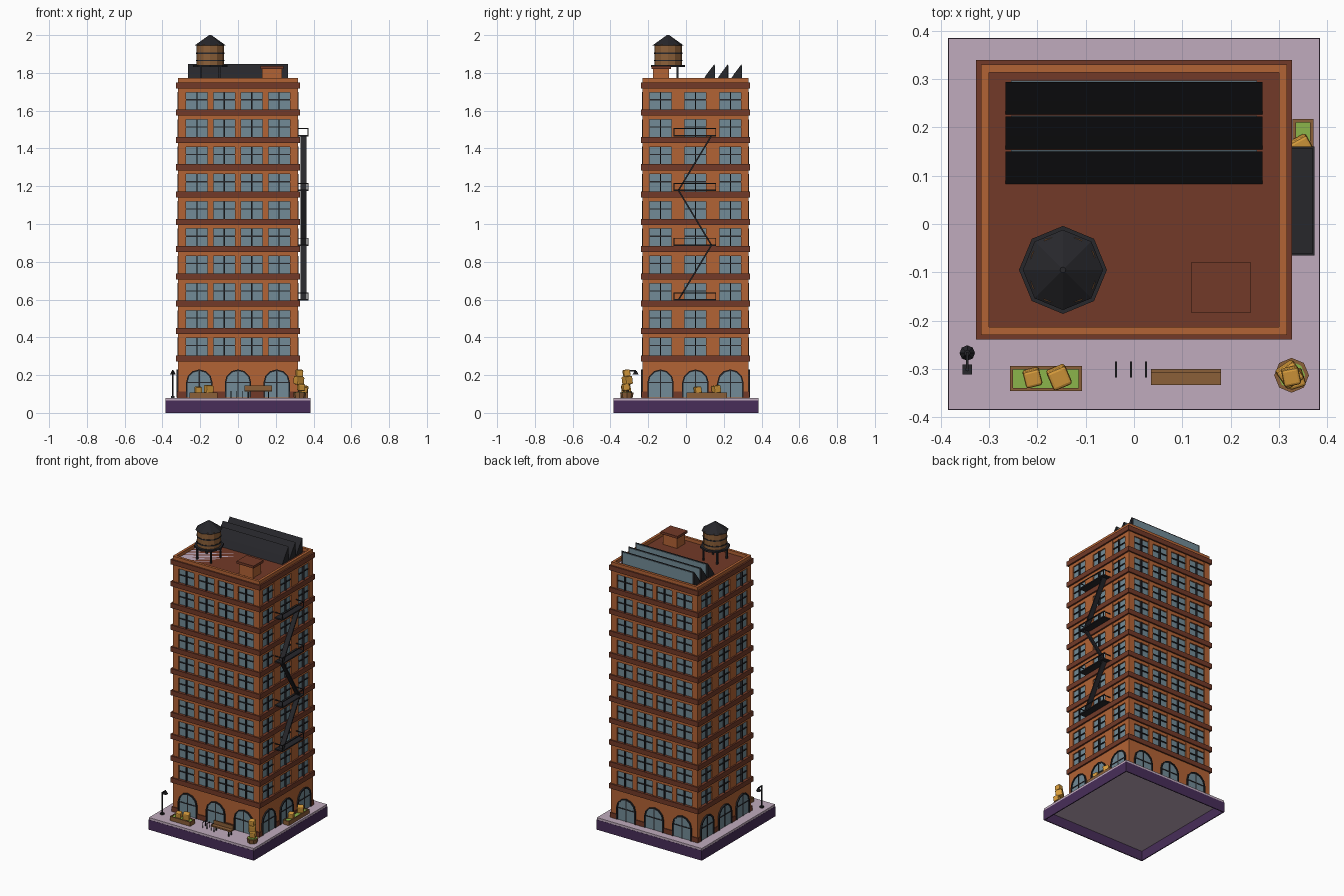
import bpy, bmesh
from math import pi, sin, cos, atan2, hypot
from mathutils import Matrix, Vector

if "Cube" in bpy.data.objects:
    bpy.data.objects.remove(bpy.data.objects["Cube"])

COL = dict(brick=(.45, .125, .035), brown=(.17, .042, .021), glass=(.17, .26, .31),
           dark=(.02, .02, .024), slab=(.53, .41, .51), purple=(.065, .027, .1),
           wood=(.26, .115, .04), green=(.26, .46, .07), leaf=(.68, .33, .045))
MATS = {}
for k, c in COL.items():
    MATS[k] = bpy.data.materials.new(k)
    MATS[k].diffuse_color = (*c, 1)
I = Matrix.Identity(4)


class Part:
    """Collects simple solids into one named object."""
    def __init__(self, name, col):
        self.name, self.col, self.bm = name, col, bmesh.new()

    def box(self, x0, x1, y0, y1, z0, z1, m=I):
        t = Matrix.Translation(((x0 + x1) / 2, (y0 + y1) / 2, (z0 + z1) / 2))
        s = Matrix.Diagonal((x1 - x0, y1 - y0, z1 - z0, 1))
        bmesh.ops.create_cube(self.bm, size=1, matrix=m @ t @ s)
        return self

    def cone(self, x, y, z0, z1, r0, r1, n=8):
        bmesh.ops.create_cone(self.bm, cap_ends=True, segments=n, radius1=r0, radius2=r1,
                              depth=z1 - z0, matrix=Matrix.Translation((x, y, (z0 + z1) / 2)))
        return self

    def prism(self, prof, y0, y1, m=I):
        """Profile in x,z pushed along y."""
        f = self.bm.faces.new([self.bm.verts.new(m @ Vector((u, y0, z))) for u, z in prof])
        g = bmesh.ops.extrude_face_region(self.bm, geom=[f], use_keep_orig=True)
        d = m.to_3x3() @ Vector((0, y1 - y0, 0))
        bmesh.ops.translate(self.bm, vec=d, verts=[v for v in g['geom'] if isinstance(v, bmesh.types.BMVert)])
        return self

    def done(self, bevel=0):
        bmesh.ops.recalc_face_normals(self.bm, faces=self.bm.faces)
        me = bpy.data.meshes.new(self.name)
        self.bm.to_mesh(me)
        self.bm.free()
        me.materials.append(MATS[self.col])
        ob = bpy.data.objects.new(self.name, me)
        bpy.context.collection.objects.link(ob)
        if bevel:
            b = ob.modifiers.new("bevel", 'BEVEL')
            b.width, b.segments = bevel, 2
        return ob


def ring(p, ox, oy, t, z0, z1, cy=0):
    """Four walls around a rectangle."""
    for s in (-1, 1):
        p.box(-ox, ox, *sorted((cy + s * oy, cy + s * (oy - t))), z0, z1)
        p.box(*sorted((s * ox, s * (ox - t))), cy - oy + t, cy + oy - t, z0, z1)
    return p


CY, HX, HY = .05, .317, .28          # building centre and half sizes
Z0, STEP = .289, .1445               # first band and storey height

# Base: open curb with pavement on top
ring(Part("base_curb", "purple"), .385, .385, .006, 0, .066).done()
Part("pavement", "slab").box(-.384, .384, -.384, .384, .064, .08).done()

# Main volumes
Part("window_glass", "glass").box(-HX + .009, HX - .009, CY - HY + .009, CY + HY - .009, .28, 1.73).done()
Part("ground_floor_wall", "brick").box(-HX, HX, CY - HY, CY + HY, .08, .28).done()
bands = Part("floor_bands", "brown")
for i in range(11):
    z = Z0 + STEP * i
    bands.box(-.327, .327, CY - .289, CY + .289, z - .016, z + .016)
bands.done()

# Facades: four sides, each in a local frame facing -y
piers, sills = Part("brick_piers", "brick"), Part("plinth", "brown")
bars, frames, panes = Part("window_bars", "dark"), Part("arch_frames", "dark"), Part("arch_glass", "glass")


def arch(r, z0, zs):
    return [(-r, z0)] + [(-r * cos(pi * k / 6), zs + r * sin(pi * k / 6)) for k in range(7)] + [(r, z0)]


for k in range(4):
    m = Matrix.Translation((0, CY, 0)) @ Matrix.Rotation(k * pi / 2, 4, 'Z')
    w, d, n, pitch, ap = (HX, HY, 4, .145, .205) if k % 2 == 0 else (HY, HX, 3, .185, .185)
    cols = [(j - (n - 1) / 2) * pitch for j in range(n)]
    edges = [-w] + [e for c in cols for e in (c - .057, c + .057)] + [w]
    for a, b in zip(edges[::2], edges[1::2]):
        piers.box(a, b, -d, -d + .02, .28, 1.73, m)
    for i in range(10):
        z = Z0 + STEP * i
        piers.box(-w + .002, w - .002, -d + .001, -d + .02, z + .108, z + .13, m)
        for c in cols:
            bars.box(c - .003, c + .003, -d - .003, -d + .012, z + .015, z + .109, m)
            bars.box(c - .057, c + .057, -d + .003, -d + .012, z + .065, z + .071, m)
    # Ground floor arches with plinth between
    ac = [-ap, 0, ap]
    for c in ac:
        t = m @ Matrix.Translation((c, 0, 0))
        outer, inner = arch(.07, .081, .16), arch(.062, .081, .16)
        panes.prism(inner, -d - .003, -d + .01, t)
        for j in range(len(outer) - 1):
            frames.prism([outer[j], outer[j + 1], inner[j + 1], inner[j]], -d - .009, -d + .01, t)
        frames.box(-.003, .003, -d - .006, -d, .081, .222, t)
        frames.box(-.062, .062, -d - .006, -d, .157, .163, t)
    e = [-w - .005] + [q for c in ac for q in (c - .07, c + .07)] + [w + .005]
    for a, b in zip(e[::2], e[1::2]):
        sills.box(a, b, -d - .005, -d + .01, .08, .112, m)
for p in (piers, sills, bars, frames, panes):
    p.done()

# Roof and parapet
Part("roof_deck", "slab").box(-.305, .305, CY - .27, CY + .27, 1.72, 1.75).done()
ring(Part("parapet", "brick"), HX, HY, .017, 1.73, 1.772, CY).done()

# Sawtooth skylights: dark slopes, glazed backs
slopes, glz = Part("skylight_slopes", "dark"), Part("skylight_glass", "glass")
turn = Matrix.Rotation(pi / 2, 4, 'Z')   # local x -> +y, local y -> -x
for i in range(3):
    y = .081 + .072 * i
    slopes.prism([(y, 1.748), (y + .069, 1.748), (y + .069, 1.846), (y + .03, 1.795)], -.266, .266, turn)
    glz.box(-.255, .255, y + .068, y + .072, 1.752, 1.838)
slopes.done()
glz.done()

# Stair house
Part("stair_house", "brick").box(.128, .232, -.174, -.089, 1.745, 1.822).done()
Part("stair_house_cap", "brown").box(.118, .242, -.183, -.08, 1.82, 1.836).done()

# Water tank
tx, ty = -.147, -.095
frame = Part("tank_stand", "dark").cone(tx, ty, 1.832, 1.843, .091, .091)
for sx in (-1, 1):
    for sy in (-1, 1):
        x, y = tx + sx * .05, ty + sy * .05
        frame.box(x - .005, x + .005, y - .005, y + .005, 1.745, 1.835)
frame.done()
Part("tank_barrel", "wood").cone(tx, ty, 1.842, 1.95, .073, .073, 12).done()
hoops = Part("tank_hoops", "dark")
for z in (1.862, 1.9):
    hoops.cone(tx, ty, z, z + .007, .0755, .0755, 12)
hoops.done()
Part("tank_roof", "dark").cone(tx, ty, 1.945, 2.0, .083, .006).done()

# Fire escape on the right side
esc, stairs = Part("fire_escape_landings", "dark"), Part("fire_escape_stairs", "dark")
levels = [.598 + .29 * i for i in range(4)]
for z in levels:
    esc.box(.317, .373, -.065, .16, z - .004, z + .004)
    esc.box(.369, .373, -.065, .16, z + .034, z + .039)
    for y in (-.065, .156):
        esc.box(.317, .373, y, y + .004, z + .034, z + .039)
        esc.box(.369, .373, y, y + .004, z, z + .038)
for i, (a, b) in enumerate(zip(levels, levels[1:])):
    y0, y1 = (-.04, .135) if i % 2 == 0 else (.135, -.04)
    L = hypot(y1 - y0, b - a) / 2
    m = Matrix.Translation((.346, (y0 + y1) / 2, (a + b) / 2)) @ Matrix.Rotation(atan2(b - a, y1 - y0), 4, 'X')
    stairs.box(-.016, .016, -L, L, -.004, .004, m)
esc.done()
stairs.done()


# Planters with blocky shrubs
def shrub(name, x, y, z, s, rz, tilt=.15):
    m = Matrix.Translation((x, y, z)) @ Matrix.Rotation(rz, 4, 'Z') @ Matrix.Rotation(tilt, 4, 'X')
    h = s / 2
    Part(name, "leaf").box(-h, h, -h, h, -h, h, m).done(s * .15)


def planter(name, x0, x1, y0, y1):
    t = .007
    ring_m = ring(Part(name + "_box", "wood"), (x1 - x0) / 2, (y1 - y0) / 2, t, .08, .108).done()
    ring_m.location = ((x0 + x1) / 2, (y0 + y1) / 2, 0)
    Part(name + "_grass", "green").box(x0 + t, x1 - t, y0 + t, y1 - t, .08, .104).done()


planter("front_planter", -.257, -.108, -.346, -.294)
shrub("front_shrub_small", -.21, -.318, .121, .035, .25)
shrub("front_shrub_large", -.155, -.317, .125, .042, .4)
planter("side_planter", .328, .371, .002, .217)
shrub("side_shrub_small", .347, .062, .121, .035, .3)
shrub("side_shrub_large", .347, .16, .125, .04, .5)

# Potted tree
px, py = .326, -.313
Part("tree_pot", "wood").cone(px, py, .08, .108, .03, .036).done()
Part("tree_soil", "green").cone(px, py, .1, .111, .028, .028).done()
Part("tree_trunk", "wood").cone(px, py, .105, .18, .006, .005, 6).done()
shrub("tree_leaf_low", .334, -.32, .136, .036, .3)
shrub("tree_leaf_mid", .322, -.311, .172, .044, .6)
shrub("tree_leaf_top", .325, -.315, .211, .036, .2)

# Bench
Part("bench_planks", "wood").box(.035, .18, -.333, -.306, .113, .122).box(.035, .18, -.307, -.3, .122, .146).done()
legs = Part("bench_legs", "dark")
for x in (.05, .158):
    legs.box(x, x + .007, -.33, -.325, .08, .114).box(x, x + .007, -.306, -.301, .08, .124)
legs.done()

# Bike hoops
rack = Part("bike_hoops", "dark")
for x in (-.037, -.006, .025):
    rack.box(x - .002, x + .002, -.318, -.285, .113, .117)
    for y in (-.318, -.289):
        rack.box(x - .002, x + .002, y, y + .004, .08, .114)
rack.done()

# Street lamp
lamp = Part("street_lamp", "dark").box(-.355, -.335, -.311, -.291, .08, .09)
lamp.cone(-.345, -.301, .09, .226, .004, .004, 6).box(-.348, -.342, -.303, -.265, .22, .226)
lamp.cone(-.345, -.267, .203, .221, .016, .006).done()

for m in bpy.data.materials:
    if m.users and not m.is_grease_pencil:
        m.use_nodes = True
        m.node_tree.nodes["Principled BSDF"].inputs["Base Color"].default_value = m.diffuse_color
